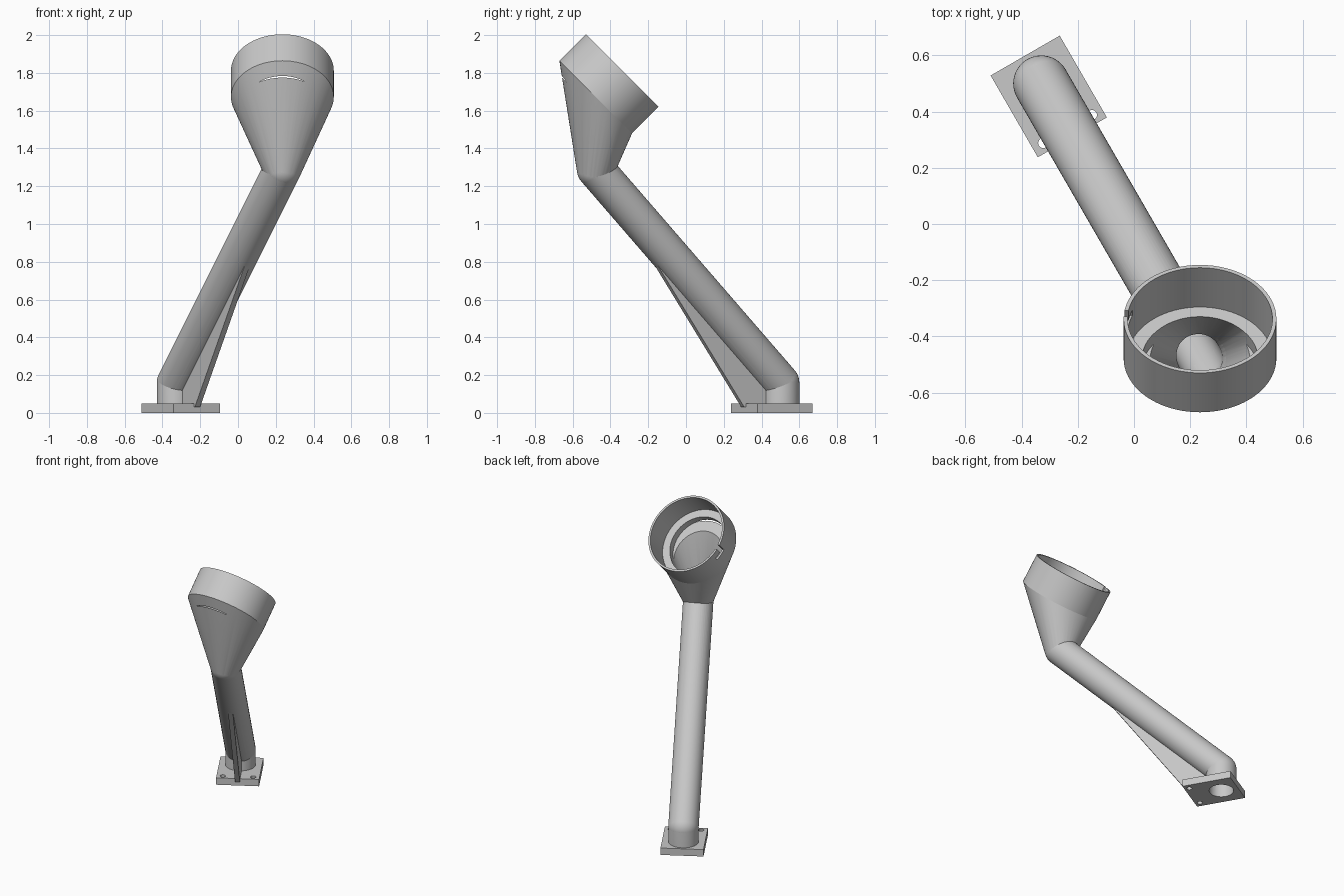
import bpy, bmesh
from math import cos, sin, pi, radians
from mathutils import Vector, Matrix

if "Cube" in bpy.data.objects:
    bpy.data.objects.remove(bpy.data.objects["Cube"])

grey = bpy.data.materials.new("plain_grey")
grey.use_nodes = True
COLOUR = (0.58, 0.58, 0.58, 1)
grey.diffuse_color = COLOUR
grey.node_tree.nodes["Principled BSDF"].inputs["Base Color"].default_value = COLOUR

# Key joints and local frames
FOOT = Vector((-0.33, 0.50, 0.16))
ELBOW = Vector((0.235, -0.478, 1.29))
RIM = Vector((0.235, -0.338, 1.812))
DEPTH = 0.198
# head frame: z points out of the cup; base frame: x runs forward under the arm
head = Matrix.Translation(RIM) @ Matrix.Rotation(radians(-45), 4, 'X')
base = Matrix.Translation((FOOT.x, FOOT.y, 0)) @ Matrix.Rotation(radians(-60), 4, 'Z')
tube = Matrix.Translation(FOOT) @ (ELBOW - FOOT).to_track_quat('Z', 'Y').to_matrix().to_4x4()
LENGTH = (ELBOW - FOOT).length
NECK = head.inverted() @ ELBOW


def disc(r, z, centre=(0, 0, 0), n=72):
    return [Vector(centre) + Vector((r * cos(2 * pi * i / n), r * sin(2 * pi * i / n), z))
            for i in range(n)]


def ball(r, centre, n=48):
    pts = [Vector(centre) + Vector((0, 0, r)), Vector(centre) - Vector((0, 0, r))]
    for k in range(-11, 12):
        a = k * pi / 24
        pts += disc(r * cos(a), r * sin(a), centre, n)
    return pts


def box(size, centre):
    return [Vector(centre) + Vector((x * size[0], y * size[1], z * size[2])) / 2
            for x in (-1, 1) for y in (-1, 1) for z in (-1, 1)]


def hull(name, pts, frame):
    """Convex solid wrapped round points given in a local frame."""
    bm = bmesh.new()
    for p in pts:
        bm.verts.new(p)
    bmesh.ops.convex_hull(bm, input=bm.verts[:])
    loose = [v for v in bm.verts if not v.link_faces]
    bmesh.ops.delete(bm, geom=loose, context='VERTS')
    bmesh.ops.dissolve_limit(bm, angle_limit=0.002, verts=bm.verts[:], edges=bm.edges[:])
    bmesh.ops.recalc_face_normals(bm, faces=bm.faces[:])
    bm.transform(frame)
    me = bpy.data.meshes.new(name)
    bm.to_mesh(me)
    bm.free()
    me.materials.append(grey)
    ob = bpy.data.objects.new(name, me)
    bpy.context.collection.objects.link(ob)
    return ob


def rod(name, r, bottom, top, frame, centre=(0, 0, 0), n=72):
    """Plain cylinder, made as a prism so its ends stay flat."""
    bm = bmesh.new()
    low = [bm.verts.new(p) for p in disc(r, bottom, centre, n)]
    high = [bm.verts.new(p) for p in disc(r, top, centre, n)]
    bm.faces.new(low[::-1])
    bm.faces.new(high)
    for i in range(n):
        j = (i + 1) % n
        bm.faces.new((low[i], low[j], high[j], high[i]))
    bm.transform(frame)
    me = bpy.data.meshes.new(name)
    bm.to_mesh(me)
    bm.free()
    me.materials.append(grey)
    ob = bpy.data.objects.new(name, me)
    bpy.context.collection.objects.link(ob)
    return ob


def capsule(name, r):
    return hull(name, ball(r, (0, 0, 0)) + ball(r, (0, 0, LENGTH)), tube)


def cut(ob, cutters):
    for cutter in cutters:
        m = ob.modifiers.new("cut", 'BOOLEAN')
        m.operation, m.solver, m.object = 'DIFFERENCE', 'EXACT', cutter
    bpy.context.view_layer.update()
    done = bpy.data.meshes.new_from_object(ob.evaluated_get(bpy.context.evaluated_depsgraph_get()))
    ob.modifiers.clear()
    ob.data = done


# Outer solids
plate = hull("base_plate", box((0.336, 0.284, 0.05), (0.053, 0, 0.025)), base)
sleeve = hull("foot_sleeve", disc(0.1, 0, n=48) + ball(0.1, (0, 0, FOOT.z)), base)
arm = capsule("arm_tube", 0.1)
fin = hull("support_fin", [Vector((s, y, z)) for y in (-0.016, 0.016)
                           for s, z in ((0.23, 0.03), (0.78, 0.81), (0.1, 0.14), (0.09, 0.03))], base)
funnel = hull("funnel", disc(0.272, -DEPTH) + ball(0.1, NECK), head)
cup = rod("cup", 0.272, -DEPTH, 0, head)

# Hollows: pipe bore, funnel bore with its step, and the cup recess
foot_bore = hull("foot_bore", disc(0.08, -0.1, n=48) + ball(0.08, (0, 0, FOOT.z)), base)
arm_bore = capsule("arm_bore", 0.08)
funnel_bore = hull("funnel_bore", disc(0.204, 0.01 - DEPTH) + ball(0.077, NECK), head)
step_bore = rod("step_bore", 0.206, -DEPTH - 0.053, 0.03 - DEPTH, head)
cup_bore = rod("cup_bore", 0.258, -DEPTH - 0.05, 0.05, head)

# Bayonet notch in the cup wall
notch = hull("notch", box((0.06, 0.03, 0.1), (-0.265, 0.027, -0.02)), head)
slot = hull("slot", box((0.064, 0.08, 0.025), (-0.26, 0.052, -0.062)), head)

# Sleeve seat and screw holes in the plate
seat = rod("sleeve_seat", 0.1, -0.1, 0.1, base, n=48)
screws = [rod("screw_hole", 0.018, -0.1, 0.1, base, (0.187, y, 0), 24) for y in (-0.1, 0.1)]

cut(plate, [seat] + screws)
cut(sleeve, [foot_bore, arm_bore])
cut(arm, [arm_bore, foot_bore, funnel_bore])
cut(fin, [arm_bore])
cut(funnel, [funnel_bore, step_bore, arm_bore])
cut(cup, [cup_bore, notch, slot])

for cutter in [foot_bore, arm_bore, funnel_bore, step_bore, cup_bore, notch, slot, seat] + screws:
    bpy.data.objects.remove(cutter)

# Smooth the round parts, keeping edges sharp
bpy.ops.object.select_all(action='DESELECT')
for ob in (plate, sleeve, arm, fin, funnel, cup):
    ob.select_set(True)
    bpy.context.view_layer.objects.active = ob
bpy.ops.object.shade_smooth_by_angle(angle=radians(30))
